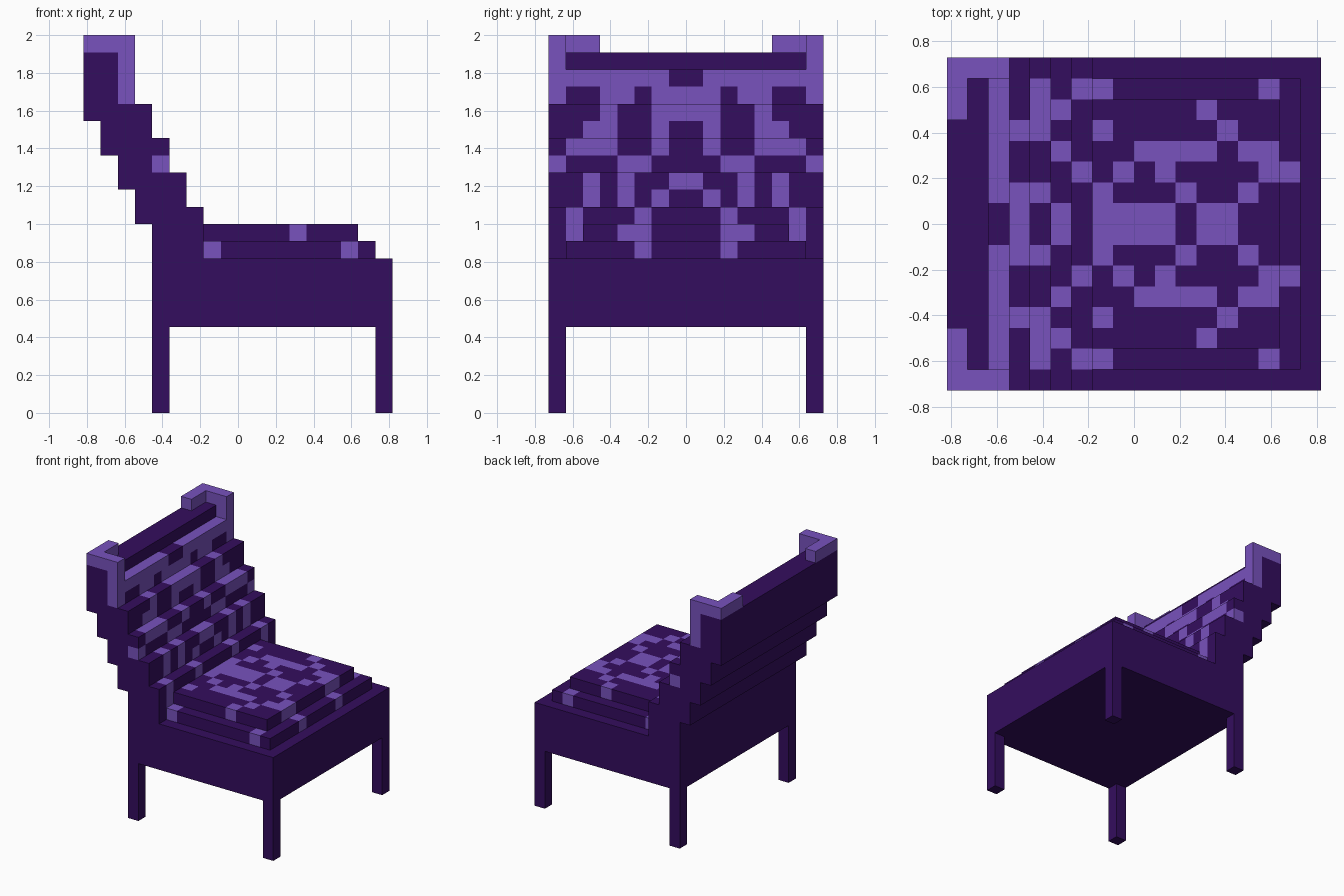
import bpy
import bmesh
from mathutils import Vector

cube = bpy.data.objects.get("Cube")
if cube:
    bpy.data.objects.remove(cube, do_unlink=True)

U = 1 / 11                       # size of one block
ORIGIN = Vector((-9, -8, 0))     # grid corner, in blocks


def make_material(name, rgb):
    mat = bpy.data.materials.new(name)
    mat.use_nodes = True
    color = (*rgb, 1)
    mat.diffuse_color = color
    bsdf = mat.node_tree.nodes["Principled BSDF"]
    bsdf.inputs["Base Color"].default_value = color
    bsdf.inputs["Roughness"].default_value = 0.9
    return mat


DARK = make_material("dark purple", (0.034, 0.004, 0.112))
LIGHT = make_material("light violet", (0.188, 0.084, 0.509))


def finish(name, bm, materials, mirrored=False):
    bmesh.ops.recalc_face_normals(bm, faces=bm.faces)
    mesh = bpy.data.meshes.new(name)
    bm.to_mesh(mesh)
    bm.free()
    for mat in materials:
        mesh.materials.append(mat)
    obj = bpy.data.objects.new(name, mesh)
    bpy.context.collection.objects.link(obj)
    if mirrored:
        mod = obj.modifiers.new("Mirror", "MIRROR")
        mod.use_axis = (False, True, False)
        mod.use_mirror_merge = False
    return obj


def box(name, low, high, mat, mirrored=False):
    """Plain box between two grid corners."""
    low, high = Vector(low), Vector(high)
    bm = bmesh.new()
    bmesh.ops.create_cube(bm, size=1)
    for v in bm.verts:
        v.co = ((low + high) / 2 + v.co * (high - low) + ORIGIN) * U
    return finish(name, bm, [mat], mirrored)


def side_of(j):
    """Blocks out from the middle plane, the same on both sides."""
    return j - 8 if j >= 8 else 7 - j


def block_shell(name, cells, is_light):
    """Outer faces of a set of blocks, coloured block by block."""
    bm = bmesh.new()
    corners = {}

    def vert(p):
        key = tuple(round(c) for c in p)
        if key not in corners:
            corners[key] = bm.verts.new((Vector(key) + ORIGIN) * U)
        return corners[key]

    for cell in cells:
        base = Vector(cell)
        for axis in range(3):
            a, b, n = (Vector([t == (axis + s) % 3 for t in range(3)]) for s in (1, 2, 0))
            for step in (0, 1):
                neighbour = base + n * (2 * step - 1)
                if tuple(round(c) for c in neighbour) in cells:
                    continue
                p = base + n * step
                loop = [p, p + a, p + a + b, p + b]
                if not step:
                    loop.reverse()
                face = bm.faces.new([vert(q) for q in loop])
                face.material_index = int(is_light(*cell))
    return finish(name, bm, [DARK, LIGHT])


# Seat base and legs
box("seat_base", (4, 0, 5), (18, 16, 9), DARK)
for label, i in (("back_legs", 4), ("front_legs", 17)):
    box(label, (i, 15, 0), (i + 1, 16, 5), DARK, mirrored=True)

# Cushion: two stepped layers, rows run from the middle outwards
CUSHION = [
    "####.##...",
    "#...#..#..",
    ".#.#....##",
    "..####.##.",
    "#.....#...",
    ".....#....",
    "#.......#.",
]
cushion_cells = {(i, j, 9 + layer)
                 for layer in (0, 1)
                 for i in range(7, 17 - layer)
                 for j in range(1 + layer, 15 - layer)}
block_shell("seat_cushion", cushion_cells,
            lambda i, j, k: CUSHION[side_of(j)][i - 7] == "#")

# Stepped backrest: rows from bottom to top, columns from the middle outwards
BACK = [
    "........",
    "......#.",
    "..#...#.",
    ".#.#.#..",
    "#..#.#..",
    "..##...#",
    ".#..###.",
    ".#..##..",
    "##..#...",
    "##.##..#",
    ".#######",
    "........",
]


def back_top(i):
    return min(24 - 2 * i, 21)


back_cells = {(i, j, k)
              for i in range(7)
              for j in range(16)
              for k in range(max(17 - 2 * i, 9), back_top(i))}
block_shell("backrest", back_cells,
            lambda i, j, k: BACK[k - 9][side_of(j)] == "#"
            and (i + 1, j, k) not in back_cells)

# Light brackets on the upper corners
box("corner_post", (2, 15, 20), (3, 16, 21), LIGHT, mirrored=True)
box("corner_side_cap", (1, 15, 21), (3, 16, 22), LIGHT, mirrored=True)
box("corner_rear_cap", (0, 13, 21), (1, 16, 22), LIGHT, mirrored=True)
